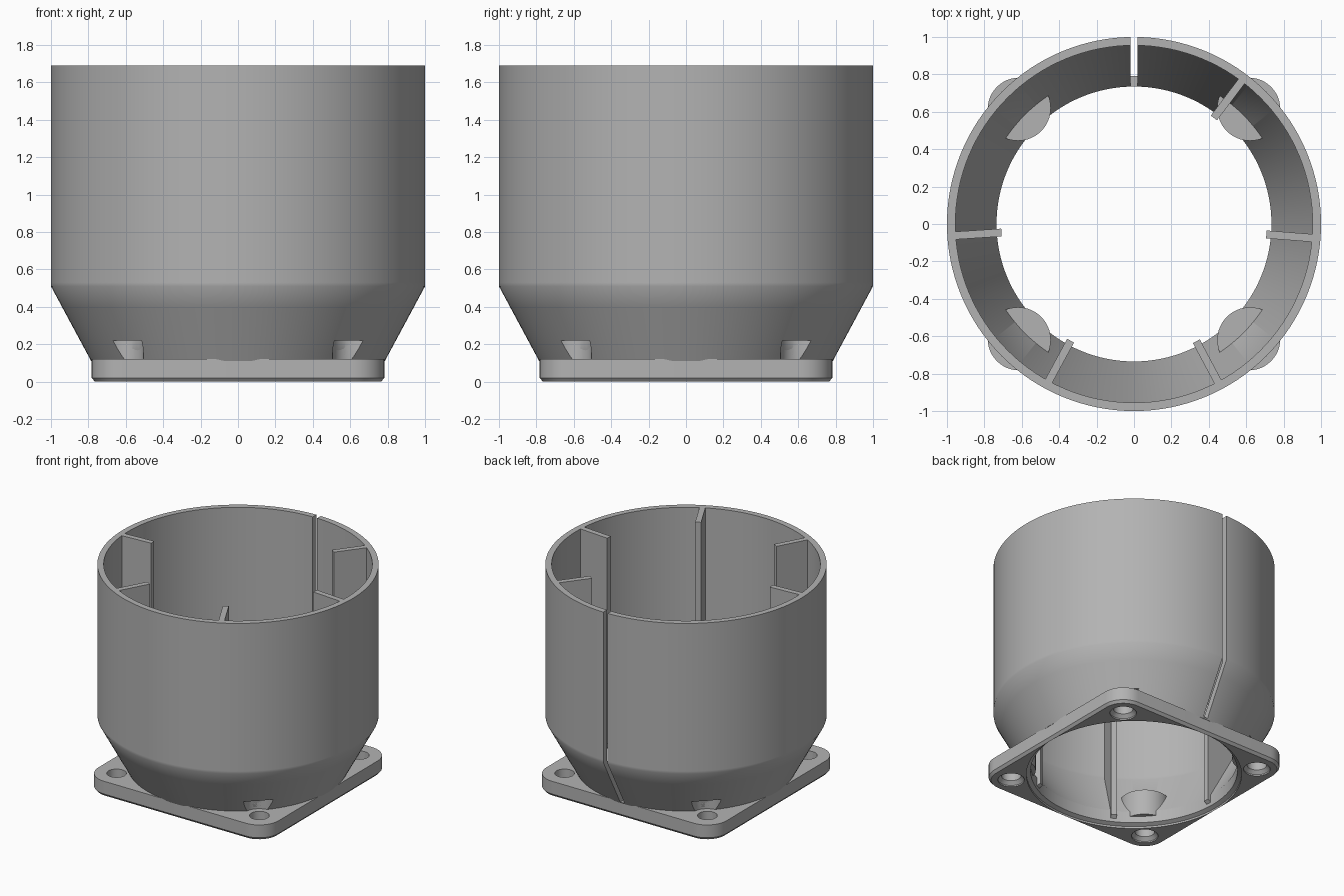
import bpy, bmesh, math
from mathutils import Matrix, Vector

if "Cube" in bpy.data.objects:
    bpy.data.objects.remove(bpy.data.objects["Cube"], do_unlink=True)

grey = bpy.data.materials.new("matte grey")
grey.use_nodes = True
COLOR = (0.45, 0.45, 0.45, 1)
grey.diffuse_color = COLOR
grey.node_tree.nodes["Principled BSDF"].inputs["Base Color"].default_value = COLOR

HEIGHT = 1.69
PLATE = 0.12
HOLE = 0.62
CORNERS = [(sx * HOLE, sy * HOLE) for sx in (-1, 1) for sy in (-1, 1)]


def loft(name, rings, closed=False):
    """Skin a list of point rings; cap the ends unless the list closes on itself."""
    bm = bmesh.new()
    loops = [[bm.verts.new(p) for p in ring] for ring in rings]
    n = len(loops[0])
    pairs = list(zip(loops, loops[1:]))
    if closed:
        pairs.append((loops[-1], loops[0]))
    else:
        bm.faces.new(loops[0])
        bm.faces.new(loops[-1])
    for a, b in pairs:
        for i in range(n):
            j = (i + 1) % n
            bm.faces.new((a[i], a[j], b[j], b[i]))
    bmesh.ops.recalc_face_normals(bm, faces=bm.faces)
    mesh = bpy.data.meshes.new(name)
    bm.to_mesh(mesh)
    bm.free()
    mesh.materials.append(grey)
    obj = bpy.data.objects.new(name, mesh)
    bpy.context.collection.objects.link(obj)
    return obj


def lathe(name, profile, center=(0, 0), segments=128, closed=False):
    rings = []
    for r, z in profile:
        angles = [math.tau * i / segments for i in range(segments)]
        rings.append([(center[0] + r * math.cos(a), center[1] + r * math.sin(a), z)
                      for a in angles])
    return loft(name, rings, closed)


def boolean(obj, tool, operation="DIFFERENCE"):
    tool.hide_render = True
    mod = obj.modifiers.new("cut", "BOOLEAN")
    mod.object = tool
    mod.operation = operation
    mod.solver = "EXACT"
    bpy.context.view_layer.objects.active = obj
    bpy.ops.object.modifier_apply(modifier=mod.name)
    bpy.data.objects.remove(tool, do_unlink=True)


def smooth(obj):
    bpy.ops.object.select_all(action="DESELECT")
    obj.select_set(True)
    bpy.context.view_layer.objects.active = obj
    bpy.ops.object.shade_smooth_by_angle(angle=math.radians(33))


def rounded_square(half, radius, z, steps=12):
    points = []
    for quarter in range(4):
        a0 = quarter * math.pi / 2
        mid = a0 + math.pi / 4
        c = (half - radius) * math.sqrt(2)
        for i in range(steps + 1):
            a = a0 + math.pi / 2 * i / steps
            points.append((c * math.cos(mid) + radius * math.cos(a),
                           c * math.sin(mid) + radius * math.sin(a), z))
    return points


def pocket(center):
    return lathe("pocket_cutter", [(0.115, 0.112), (0.115, 0.22)], center, 48)


# Square mounting plate with chamfered underside, bore and screw holes
plate = loft("mounting_plate", [rounded_square(0.765, 0.15, 0),
                                rounded_square(0.782, 0.167, 0.02),
                                rounded_square(0.782, 0.167, PLATE)])
boolean(plate, lathe("bore_cutter", [(0.765, -0.1), (0.765, 0.015),
                                     (0.735, 0.03), (0.735, 0.3)]))
for c in CORNERS:
    boolean(plate, lathe("hole_cutter", [(0.095, -0.05), (0.095, 0.01),
                                         (0.07, 0.035), (0.07, 0.3)], c, 40))
smooth(plate)

# Thin cup wall: straight tube on a tapered base
shell = lathe("cup_wall", [(0.785, 0.11), (0.941, 0.4), (1, 0.51), (1, 0.53),
                           (1, HEIGHT), (0.955, HEIGHT), (0.955, 0.53),
                           (0.955, 0.51), (0.735, PLATE), (0.735, 0.11)], closed=True)
for c in CORNERS:
    boolean(shell, pocket(c))

# Slot down the back of the wall
slot = [[(x, y, z) for x, y in ((-0.02, 0.5), (0.018, 0.5), (0.018, 1.2), (-0.02, 1.2))]
        for z in (PLATE, 2)]
boolean(shell, loft("slot_cutter", slot))
smooth(shell)

# Screw pocket housings, trimmed to the middle of the tapered wall
for i, c in enumerate(CORNERS):
    boss = lathe(f"screw_pocket_{i + 1}", [(0.175, 0.08), (0.175, 0.28)], c, 64)
    boolean(boss, lathe("taper_trim", [(0.755, 0), (0.755, PLATE), (0.97, 0.51)]),
            "INTERSECT")
    boolean(boss, pocket(c))
    smooth(boss)

# Full-height radial ribs inside the cup
RIB = [(0.71, 0.075), (0.745, 0.05), (0.745, PLATE), (0.975, 0.53),
       (0.975, HEIGHT), (0.71, HEIGHT)]
for i, degrees in enumerate((53, -4.5, -62, -118.5, -176.3)):
    rib = loft(f"rib_{i + 1}", [[(r, side * 0.021, z) for r, z in RIB] for side in (-1, 1)])
    rib.data.transform(Matrix.Rotation(math.radians(degrees), 4, "Z"))
